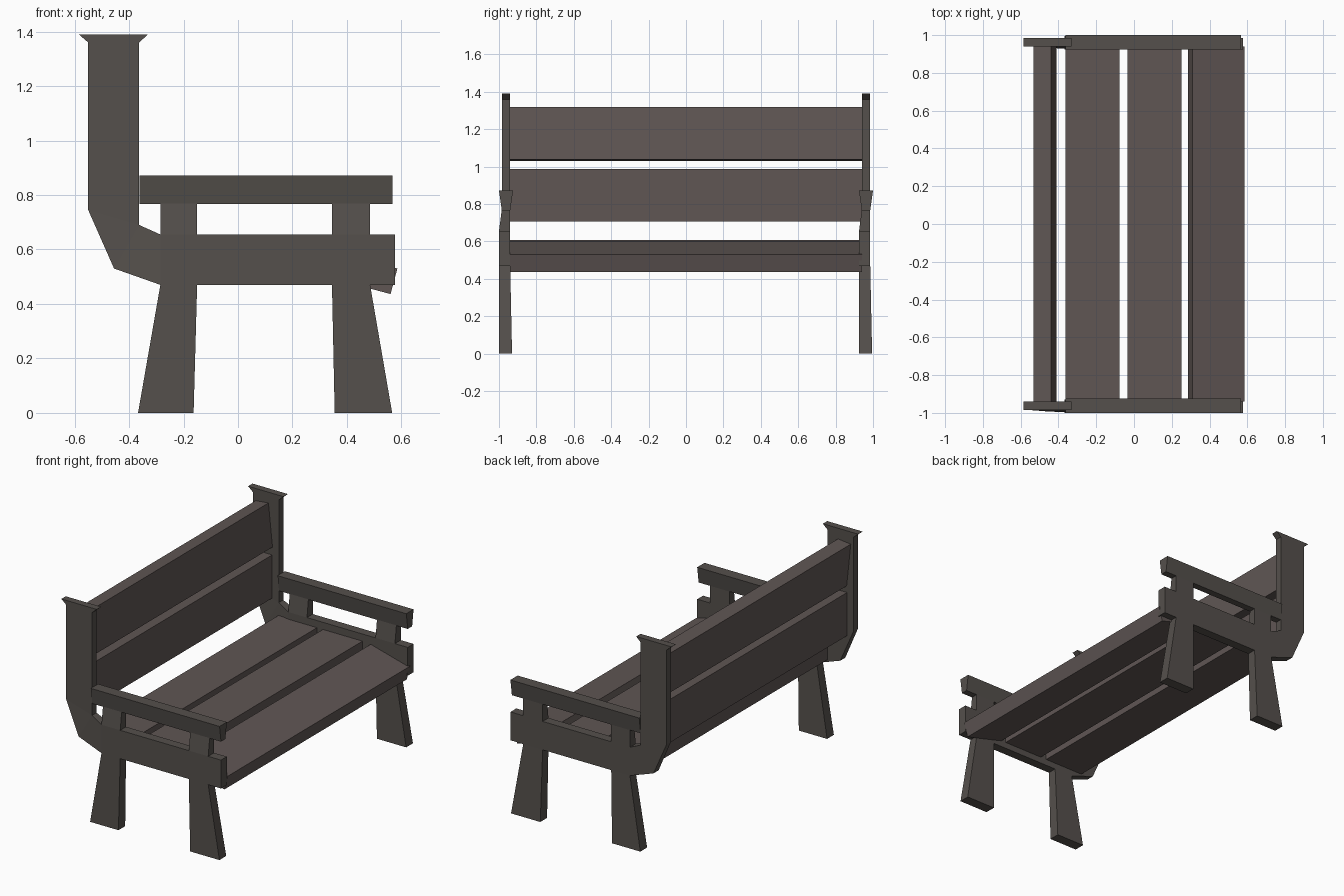
import bpy, bmesh
from math import radians
from mathutils import Matrix, Vector

if "Cube" in bpy.data.objects:
    bpy.data.objects.remove(bpy.data.objects["Cube"])

def material(name, col):
    m = bpy.data.materials.new(name)
    m.diffuse_color = (*col, 1)
    m.use_nodes = True
    m.node_tree.nodes["Principled BSDF"].inputs["Base Color"].default_value = m.diffuse_color
    return m

FRAME = material("dark_wood", (0.09, 0.08, 0.072))
PLANK = material("brown_wood", (0.115, 0.093, 0.088))

def finish(bm, name, mat):
    bmesh.ops.recalc_face_normals(bm, faces=bm.faces)
    me = bpy.data.meshes.new(name)
    bm.to_mesh(me)
    bm.free()
    me.materials.append(mat)
    ob = bpy.data.objects.new(name, me)
    bpy.context.collection.objects.link(ob)
    return ob

# y ranges of the frame relative to its centre plane
THIN, BEND, RAIL, FOOT = (-.0225, .0225), (-.03, .0225), (-.0375, .0225), (-.0375, .0325)

# Side frame: flat layout of points (x, z, y range)
POINTS = [
    (-.585, 1.39, THIN), (-.33, 1.39, THIN), (-.55, 1.36, THIN), (-.363, 1.36, THIN),   # 0-3 cap
    (-.55, .745, THIN), (-.363, .69, THIN), (-.455, .53, BEND),                         # 4-6 bend
    (-.285, .655, RAIL), (-.15, .655, RAIL), (.345, .655, RAIL), (.485, .655, RAIL), (.577, .655, RAIL),  # 7-11
    (-.285, .47, RAIL), (-.15, .47, RAIL), (.345, .47, RAIL), (.485, .47, RAIL), (.577, .47, RAIL),       # 12-16
    (-.367, 0, FOOT), (-.163, 0, FOOT), (.355, 0, FOOT), (.566, 0, FOOT),               # 17-20 feet
    (-.285, .77, THIN), (-.15, .77, THIN), (.345, .77, THIN), (.485, .77, THIN),        # 21-24 arm supports
]
CELLS = [(0, 2, 3, 1), (2, 4, 5, 3), (4, 6, 5), (5, 6, 12, 7),
         (7, 12, 13, 8), (8, 13, 14, 9), (9, 14, 15, 10), (10, 15, 16, 11),
         (12, 17, 18, 13), (14, 19, 20, 15), (21, 7, 8, 22), (23, 9, 10, 24)]

def side_frame(name, yc):
    bm = bmesh.new()
    sides = [[bm.verts.new((x, yc + yr[k], z)) for x, z, yr in POINTS] for k in (0, 1)]
    edges = {}
    for c in CELLS:
        bm.faces.new([sides[0][i] for i in c])
        bm.faces.new([sides[1][i] for i in reversed(c)])
        for a, b in zip(c, c[1:] + c[:1]):
            edges.setdefault(frozenset((a, b)), []).append((a, b))
    for uses in edges.values():
        if len(uses) == 1:
            a, b = uses[0]
            bm.faces.new((sides[0][b], sides[0][a], sides[1][a], sides[1][b]))
    finish(bm, name, FRAME)

# Armrest: box with a narrower underside
def armrest(name, yc):
    bm = bmesh.new()
    prof = [(-.0375, .872), (.0375, .872), (.0225, .767), (-.0225, .767)]
    face = bm.faces.new([bm.verts.new((-.362, yc + y, z)) for y, z in prof])
    ext = bmesh.ops.extrude_face_region(bm, geom=[face])
    vs = [v for v in ext["geom"] if isinstance(v, bmesh.types.BMVert)]
    bmesh.ops.translate(bm, verts=vs, vec=(.929, 0, 0))
    # keep the starting cap closed
    bmesh.ops.holes_fill(bm, edges=[e for e in bm.edges if e.is_boundary])
    finish(bm, name, FRAME)

# Plank: box spanning the bench, tilted about y
def plank(name, x, z, sx, sz, tilt=0):
    bm = bmesh.new()
    m = Matrix.Translation(Vector((x, 0, z))) @ Matrix.Rotation(radians(tilt), 4, 'Y') \
        @ Matrix.Diagonal((sx, 1.88, sz, 1))
    bmesh.ops.create_cube(bm, size=1, matrix=m)
    finish(bm, name, PLANK)

for side, yc in (("near", -.9625), ("far", .9625)):
    side_frame("side_frame_" + side, yc)
    armrest("armrest_" + side, yc)

plank("seat_plank_back", -.22, .56, .285, .097)
plank("seat_plank_middle", .108, .56, .285, .097)
plank("seat_plank_front", .435, .52, .285, .097, 15)
plank("backrest_plank_lower", -.458, .847, .093, .282)
plank("backrest_plank_upper", -.47, 1.175, .093, .282, -6)
